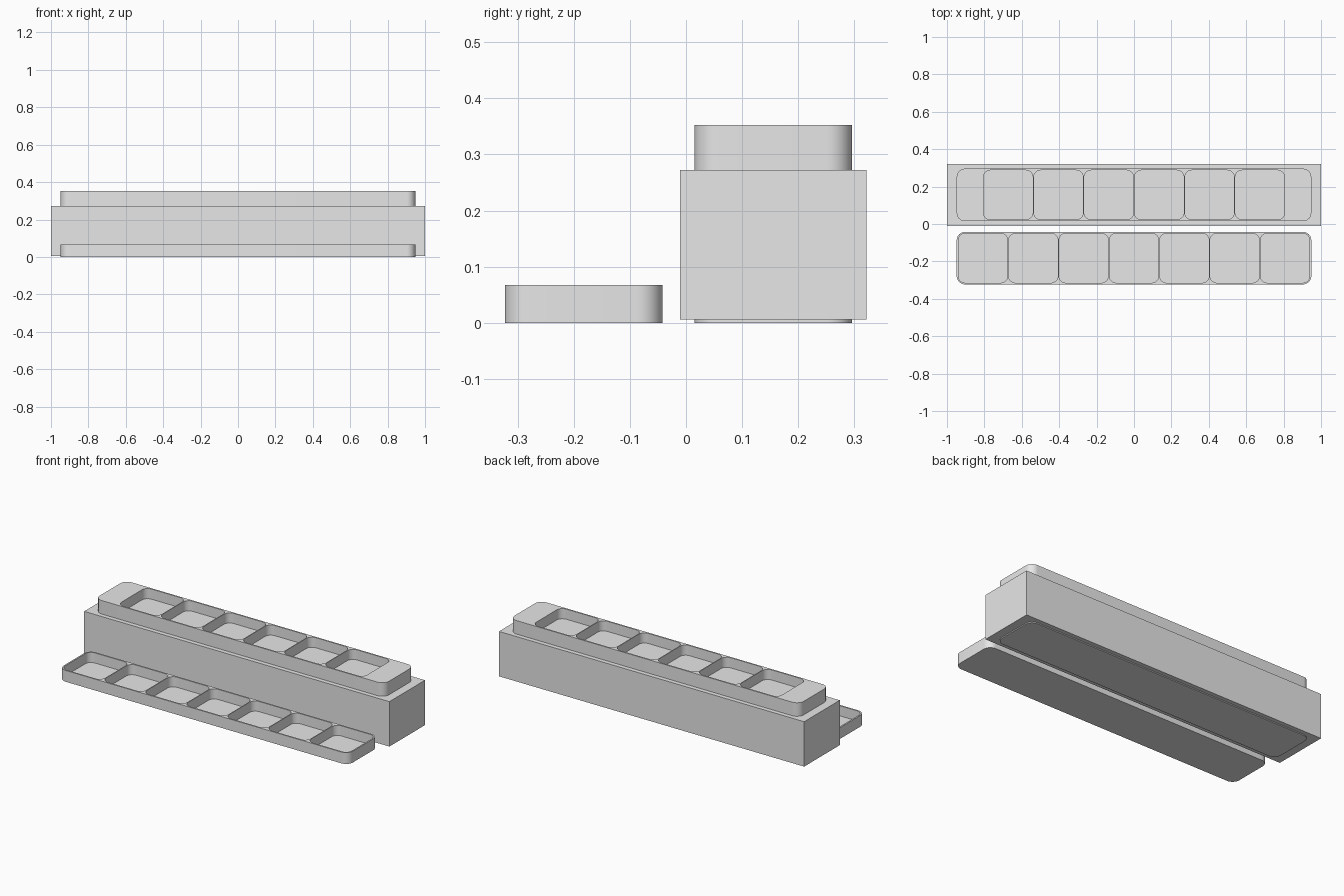
import bpy
import bmesh
import math

if "Cube" in bpy.data.objects:
    bpy.data.objects.remove(bpy.data.objects["Cube"])

gray = bpy.data.materials.new("plain_gray")
gray.diffuse_color = (0.8, 0.8, 0.8, 1.0)
gray.use_nodes = True
gray.node_tree.nodes["Principled BSDF"].inputs["Base Color"].default_value = gray.diffuse_color

PITCH, POCKET, DEPTH = 0.2692, 0.264, 0.06


def add_prism(bm, cx, cy, w, d, z0, z1, radius, seg=10):
    """Upright prism with rounded vertical corners."""
    ring = []
    for i, (sx, sy) in enumerate([(1, 1), (-1, 1), (-1, -1), (1, -1)]):
        for k in range(seg + 1):
            a = math.pi / 2 * (i + k / seg)
            x = cx + sx * (w / 2 - radius) + radius * math.cos(a)
            y = cy + sy * (d / 2 - radius) + radius * math.sin(a)
            ring.append((x, y))
    low = [bm.verts.new((x, y, z0)) for x, y in ring]
    top = [bm.verts.new((x, y, z1)) for x, y in ring]
    bm.faces.new(low[::-1])
    bm.faces.new(top)
    n = len(ring)
    for i in range(n):
        j = (i + 1) % n
        bm.faces.new((low[i], low[j], top[j], top[i]))


def make_object(name, bm):
    mesh = bpy.data.meshes.new(name)
    bm.to_mesh(mesh)
    bm.free()
    mesh.materials.append(gray)
    obj = bpy.data.objects.new(name, mesh)
    bpy.context.collection.objects.link(obj)
    return obj


def make_tray(name, cy, height, count):
    """Rounded bar with a row of square pockets sunk into its top."""
    bm = bmesh.new()
    add_prism(bm, 0, cy, 1.896, 0.281, 0, height, 0.045)
    tray = make_object(name, bm)

    # Row of pocket cutters
    bm = bmesh.new()
    for i in range(count):
        cx = (i - (count - 1) / 2) * PITCH
        add_prism(bm, cx, cy, POCKET, POCKET, height - DEPTH, height + 0.05, 0.037)
    cutter = make_object(name + "_pocket_cutter", bm)
    cutter.hide_render = True

    mod = tray.modifiers.new("pockets", "BOOLEAN")
    mod.operation = "DIFFERENCE"
    mod.solver = "EXACT"
    mod.object = cutter
    bpy.ops.object.select_all(action="DESELECT")
    tray.select_set(True)
    bpy.context.view_layer.objects.active = tray
    bpy.ops.object.modifier_apply(modifier=mod.name)
    bpy.data.objects.remove(cutter)
    bpy.ops.object.shade_smooth_by_angle(angle=math.radians(30))


# Low loose tray in front, tall tray standing through the sleeve behind
make_tray("front_tray", -0.1825, 0.067, 7)
make_tray("sleeved_tray", 0.1555, 0.352, 6)

# Rectangular sleeve around the tall tray
bm = bmesh.new()
bmesh.ops.create_cube(bm, size=1)
for v in bm.verts:
    v.co = (v.co.x * 2, v.co.y * 0.333 + 0.1555, v.co.z * 0.266 + 0.139)
make_object("sleeve_block", bm)
